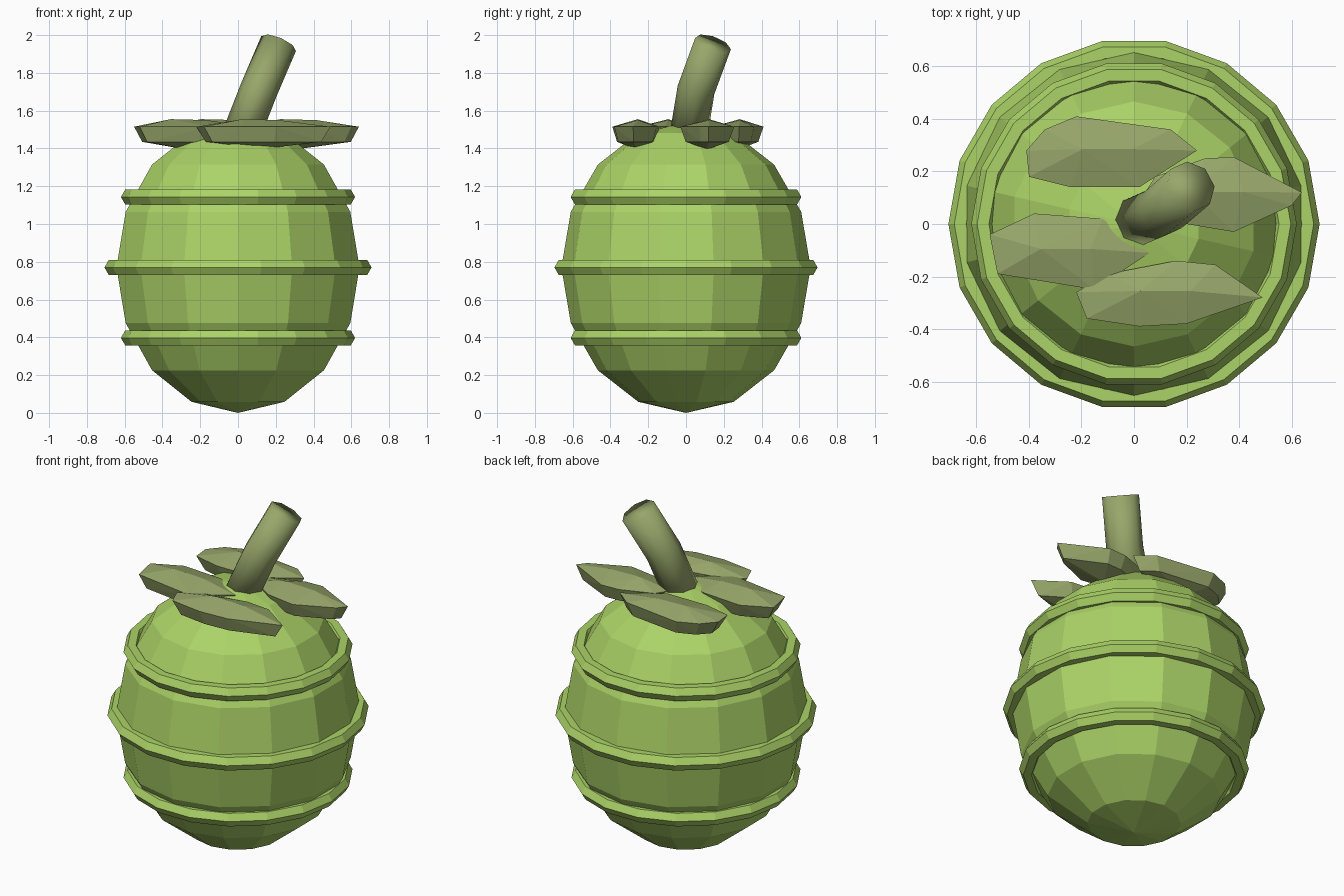
import bpy, bmesh
from math import sin, cos, pi, radians
from mathutils import Vector

cube = bpy.data.objects.get("Cube")
if cube:
    bpy.data.objects.remove(cube, do_unlink=True)


def material(name, rgb):
    mat = bpy.data.materials.new(name)
    mat.use_nodes = True
    mat.diffuse_color = (*rgb, 1)
    mat.node_tree.nodes["Principled BSDF"].inputs["Base Color"].default_value = (*rgb, 1)
    return mat


LIME = material("lime green", (0.41, 0.65, 0.135))
OLIVE = material("dull olive", (0.31, 0.385, 0.145))


def finish(bm, name, mat, smooth=False):
    bmesh.ops.recalc_face_normals(bm, faces=bm.faces)
    mesh = bpy.data.meshes.new(name)
    bm.to_mesh(mesh)
    bm.free()
    mesh.materials.append(mat)
    for face in mesh.polygons:
        face.use_smooth = smooth
    obj = bpy.data.objects.new(name, mesh)
    bpy.context.collection.objects.link(obj)
    return obj


def bridge(bm, lower, upper):
    n = len(lower)
    for i in range(n):
        j = (i + 1) % n
        bm.faces.new((lower[i], lower[j], upper[j], upper[i]))


def lathe_ring(bm, r, z, sides, start=0.0):
    angles = [start + 2 * pi * i / sides for i in range(sides)]
    return [bm.verts.new((r * cos(a), r * sin(a), z)) for a in angles]


# Faceted round body
MID_Z, RADIUS, HALF_HEIGHT = 0.77, 0.66, 0.77
bm = bmesh.new()
rings = []
for step in range(1, 8):
    a = pi * step / 8
    rings.append(lathe_ring(bm, RADIUS * sin(a), MID_Z - HALF_HEIGHT * cos(a), 14, pi / 2))
for lower, upper in zip(rings, rings[1:]):
    bridge(bm, lower, upper)
for ring, z in ((rings[0], 0), (rings[-1], MID_Z + HALF_HEIGHT)):
    pole = bm.verts.new((0, 0, z))
    for i, vert in enumerate(ring):
        bm.faces.new((vert, ring[(i + 1) % len(ring)], pole))
finish(bm, "body", LIME)


# Raised bands with a six-sided section
def band(name, radius, z, thick=0.045):
    bm = bmesh.new()
    section = [pi * k / 3 for k in range(6)]
    loops = [lathe_ring(bm, radius + thick * cos(a), z + thick * sin(a), 18) for a in section]
    for k in range(6):
        bridge(bm, loops[k], loops[(k + 1) % 6])
    finish(bm, name, LIME)


band("lower_band", 0.575, 0.397)
band("middle_band", 0.662, 0.77)
band("upper_band", 0.575, 1.143)


# Bent stem
path = [Vector(p) for p in ((0.012, 0.012, 1.46), (0.11, 0.053, 1.71), (0.215, 0.143, 1.955))]
bm = bmesh.new()
loops = []
for i, centre in enumerate(path):
    axis = (path[min(i + 1, 2)] - path[max(i - 1, 0)]).normalized()
    side = Vector((0, 1, 0)).cross(axis).normalized()
    other = axis.cross(side)
    loops.append([bm.verts.new(centre + 0.1 * (side * cos(a) + other * sin(a)))
                  for a in (2 * pi * k / 8 for k in range(8))])
for lower, upper in zip(loops, loops[1:]):
    bridge(bm, lower, upper)
bm.faces.new(loops[0])
bm.faces.new(loops[-1])
finish(bm, "stem", OLIVE, smooth=True)


# Thick faceted leaves: rim outline, raised ridge, narrower underside
def leaf(name, outline):
    xs, ys = zip(*outline)
    cx, cy = (min(xs) + max(xs)) / 2, (min(ys) + max(ys)) / 2
    tip = Vector(outline[0])
    points = [(x, y, 1.515) for x, y in outline]
    points += [(cx + (x - cx) * 0.86, cy + (y - cy) * 0.8, 1.435) for x, y in outline]
    points += [(cx - 0.11, cy + 0.01, 1.555), (cx + 0.08, cy + 0.01, 1.55), (cx - 0.03, cy, 1.395)]
    bm = bmesh.new()
    verts = [bm.verts.new(p) for p in points]
    hull = bmesh.ops.convex_hull(bm, input=verts)
    unused = {v for v in hull["geom_interior"] + hull["geom_unused"]
              if isinstance(v, bmesh.types.BMVert)}
    bmesh.ops.delete(bm, geom=list(unused), context="VERTS")
    finish(bm, name, OLIVE)


leaf("back_leaf", [(.24, .28), (.14, .36), (-.22, .41), (-.34, .36),
                   (-.41, .28), (-.4, .18), (-.24, .14), (.02, .14)])
leaf("right_leaf", [(.06, -.11), (-.12, .02), (-.38, .04),
                    (-.55, -.04), (-.52, -.19), (-.15, -.25)])
leaf("front_leaf", [(.49, -.28), (.31, -.155), (.16, -.14), (-.1, -.19),
                    (-.22, -.26), (-.18, -.36), (.02, -.39), (.2, -.38)])
leaf("left_leaf", [(.64, .12), (.38, .255), (.27, .25), (.08, .18),
                   (.03, .1), (.2, 0), (.38, -.03), (.6, .07)])
